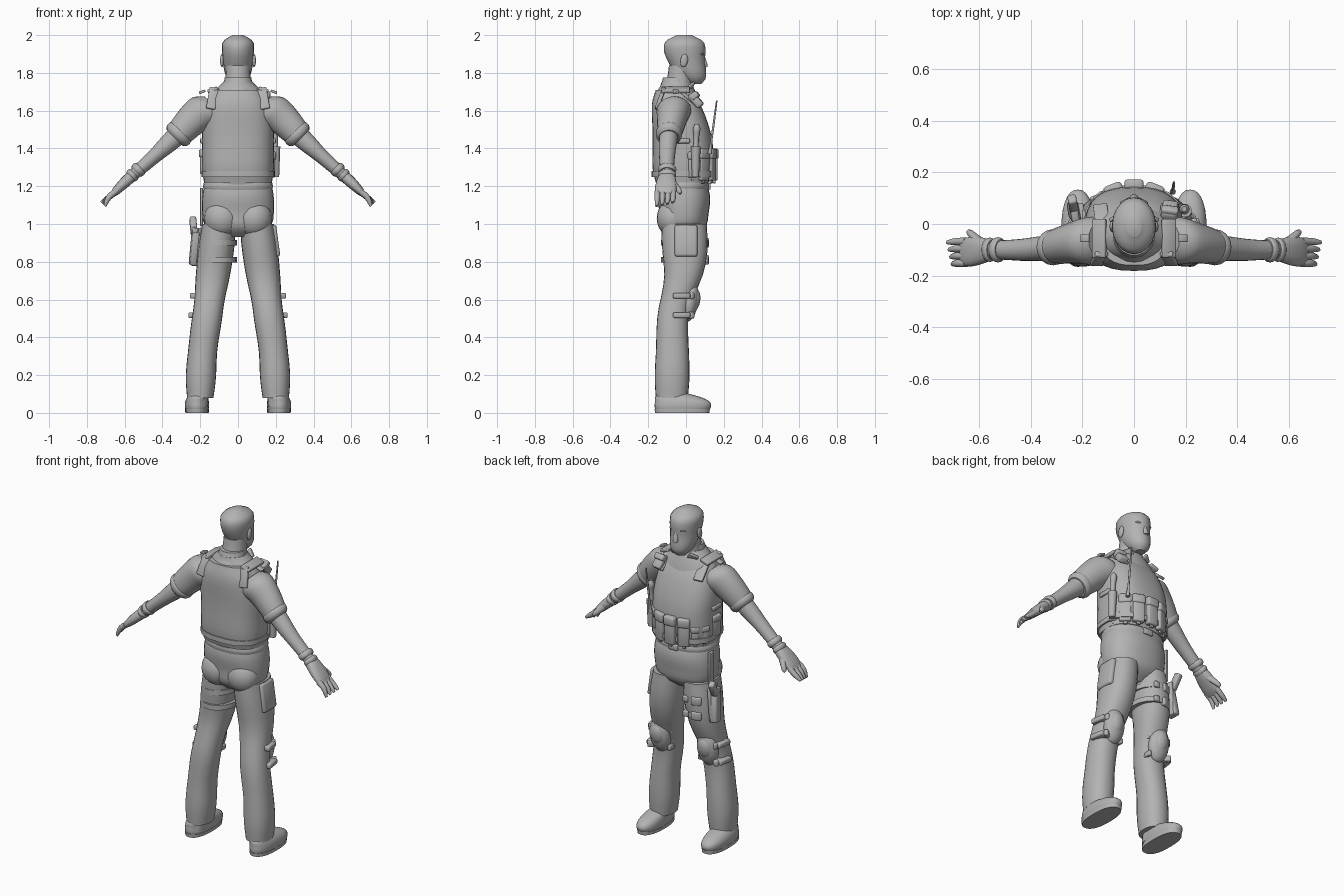
import bpy, bmesh
from math import radians, sin, cos, pi, tau, copysign
from mathutils import Vector, Matrix, Euler

default_cube = bpy.data.objects.get("Cube")
if default_cube:
    bpy.data.objects.remove(default_cube)

shade = 0.45
grey = bpy.data.materials.new("plain grey")
grey.use_nodes = True
grey.diffuse_color = (shade, shade, shade, 1)
grey.node_tree.nodes["Principled BSDF"].inputs["Base Color"].default_value = grey.diffuse_color


def finish(name, bm, place=None, pair=False):
    """Turn a bmesh into a placed, shaded object; pair mirrors it to the other side."""
    if place:
        bm.transform(place)
    bmesh.ops.recalc_face_normals(bm, faces=bm.faces)
    mesh = bpy.data.meshes.new(name)
    bm.to_mesh(mesh)
    bm.free()
    mesh.materials.append(grey)
    part = bpy.data.objects.new(name, mesh)
    bpy.context.collection.objects.link(part)
    bpy.ops.object.select_all(action="DESELECT")
    part.select_set(True)
    bpy.context.view_layer.objects.active = part
    bpy.ops.object.shade_smooth_by_angle(angle=radians(50))
    if pair:
        part.modifiers.new("other side", "MIRROR")


def sample(points, u):
    """Smooth curve through evenly spaced values."""
    last = len(points) - 1
    i = min(int(u * last), last - 1)
    t = u * last - i
    before, start, end, after = (points[max(0, min(last, i + k))] for k in (-1, 0, 1, 2))
    bend = (before * 2 - start * 5 + end * 4 - after) * t * t
    ease = (start * 3 - before - end * 3 + after) * t * t * t
    return start + ((end - before) * t + bend + ease) / 2


def limb(name, path, widths, depths=1, tilt=0, power=2, sides=20, rings=18, **options):
    """Oval rings swept along a path; depths is a list or a share of the widths."""
    if not isinstance(depths, list):
        depths = [width * depths for width in widths]
    path = [Vector(point) for point in path]
    lean = Matrix.Rotation(radians(tilt), 3, "Y")
    bm = bmesh.new()
    loops = []
    for ring in range(rings):
        u = (1 - cos(pi * ring / (rings - 1))) / 2
        centre, width, depth = sample(path, u), sample(widths, u), sample(depths, u)
        loop = []
        for side in range(sides):
            c, s = cos(tau * side / sides), sin(tau * side / sides)
            across = width * copysign(abs(c) ** (2 / power), c)
            along = depth * copysign(abs(s) ** (2 / power), s)
            loop.append(bm.verts.new(centre + lean @ Vector((across, along, 0))))
        loops.append(loop)
    for low, high in zip(loops, loops[1:]):
        for side in range(sides):
            bm.faces.new((low[side - 1], low[side], high[side], high[side - 1]))
    bm.faces.new(loops[0])
    bm.faces.new(loops[-1])
    finish(name, bm, **options)


def placement(position, turn):
    return Matrix.LocRotScale(Vector(position), Euler([radians(angle) for angle in turn]), None)


def box(name, position, size, turn=(0, 0, 0), **options):
    bm = bmesh.new()
    bmesh.ops.create_cube(bm, size=1)
    bmesh.ops.scale(bm, vec=size, verts=bm.verts)
    bmesh.ops.bevel(bm, geom=bm.edges[:], offset=min(size) / 4, segments=2, profile=0.5, affect="EDGES")
    finish(name, bm, placement(position, turn), **options)


def ball(name, position, size, turn=(0, 0, 0), **options):
    bm = bmesh.new()
    bmesh.ops.create_uvsphere(bm, u_segments=20, v_segments=12, radius=1)
    bmesh.ops.scale(bm, vec=size, verts=bm.verts)
    finish(name, bm, placement(position, turn), **options)


# Head and face
limb("head", [(0, .05, 1.74), (0, 0, 1.87), (0, -.01, 2)],
     [.03, .06, .075, .08, .085, .08, .03], [.03, .07, .09, .1, .11, .1, .04])
limb("neck", [(0, -.05, 1.66), (0, -.02, 1.84)], [.1, .07, .065], [.09, .07, .07])
limb("nose", [(0, .1, 1.83), (0, .09, 1.9)], [.016, .016, .01, .007], sides=10)
ball("lips", (0, .09, 1.805), (.025, .012, .01))
ball("chin", (0, .07, 1.77), (.03, .025, .02))
ball("brow", (0, .08, 1.9), (.055, .02, .01))
ball("ears", (.085, -.01, 1.865), (.01, .02, .035), (-10, 0, 0), pair=True)
ball("eyes", (.03, .08, 1.88), (.014, .01, .008), pair=True)

# Shirt, vest, collar and belt
limb("shirt", [(0, -.02, 1.17), (0, -.03, 1.45), (0, -.05, 1.75)],
     [.17, .18, .18, .19, .17, .08], [.12, .14, .14, .13, .11, .08], sides=28)
limb("vest", [(0, -.02, 1.22), (0, -.02, 1.46), (0, -.07, 1.71)],
     [.18, .19, .19, .19, .17, .12], [.14, .16, .16, .15, .13, .09], power=2.6, sides=32)
limb("collar", [(0, -.06, 1.7), (0, -.055, 1.775)], [.1, .08, .07], .95)
limb("belt", [(0, -.015, 1.18), (0, -.015, 1.22)], [.18, .185, .18], .74, power=2.3, sides=28)
limb("pouch_band", [(0, -.015, 1.25), (0, -.015, 1.28)], [.194, .194], .86, power=2.5, sides=32, rings=2)
box("belt_buckle", (0, .12, 1.2), (.06, .02, .035))
box("collar_flaps", (.055, .02, 1.715), (.055, .014, .07), (-35, 25, -35), pair=True)
box("front_shoulder_straps", (.125, .025, 1.66), (.055, .016, .13), (50, 0, -8), pair=True)
box("back_shoulder_straps", (.135, -.135, 1.665), (.05, .02, .12), (-20, -10, 0), pair=True)
box("top_shoulder_straps", (.135, -.055, 1.71), (.055, .15, .02), (0, 20, 0), pair=True)
box("epaulettes", (.19, -.055, 1.7), (.035, .03, .014), (0, 20, 0), pair=True)
box("vest_side_buckles", (.19, -.02, 1.44), (.02, .08, .025), pair=True)

# Arms and gloves
slope = dict(tilt=135, pair=True)
limb("sleeves", [(.12, -.06, 1.62), (.22, -.07, 1.57), (.32, -.09, 1.47)],
     [.08, .1, .09, .08, .07], .92, **slope)
limb("sleeve_cuffs", [(.295, -.09, 1.495), (.335, -.09, 1.455)], [.065, .077, .075, .06], .9, **slope)
limb("forearms", [(.31, -.09, 1.48), (.43, -.1, 1.37), (.56, -.1, 1.255)],
     [.055, .05, .04, .035, .03], [.05, .048, .043, .038, .036], **slope)
limb("wrist_bands", [(.515, -.1, 1.3), (.54, -.1, 1.275)], [.034, .04, .04, .034], 1.2, **slope)
limb("glove_cuffs", [(.55, -.1, 1.27), (.57, -.1, 1.245)], [.03, .036, .035, .03], 1.3, **slope)
limb("palms", [(.55, -.1, 1.265), (.61, -.105, 1.21), (.667, -.11, 1.153)],
     [.026, .03, .028, .023, .014], [.036, .047, .056, .057, .05], power=2.4, **slope)
for finger in range(4):
    y = -.152 + .028 * finger
    reach = .006 * finger
    limb("fingers", [(.65, y, 1.17), (.685, y, 1.14), (.705 + reach, y - .003, 1.095 + reach)],
         [.017, .016, .014, .008], .95, sides=10, rings=10, **slope)
limb("thumbs", [(.595, -.075, 1.22), (.63, -.04, 1.18), (.645, -.032, 1.16)],
     [.024, .018, .014, .007], sides=10, rings=10, **slope)

# Trousers
limb("hips", [(0, -.02, .93), (0, -.01, 1.06), (0, -.015, 1.2)],
     [.06, .17, .19, .19, .18], [.06, .12, .13, .14, .13], power=2.3, sides=28)
ball("seat", (.085, -.07, 1.03), (.095, .085, .1), pair=True)
limb("trouser_legs", [(.2, -.075, .08), (.19, -.072, .3), (.16, -.067, .53), (.13, -.01, .75), (.1, -.01, 1)],
     [.07, .08, .077, .08, .08, .09, .095, .09], [.085, .092, .087, .083, .084, .1, .12, .12],
     power=2.2, sides=24, rings=24, pair=True)

# Boots
limb("boot_ankles", [(.21, -.095, .03), (.205, -.08, .14)], [.05, .05], 1.3, pair=True)
limb("boot_feet", [(.217, -.02, .01), (.217, -.02, .06), (.21, -.07, .105)],
     [.06, .064, .058, .04], [.14, .15, .13, .07], power=2.3, sides=28, pair=True)
limb("boot_soles", [(.217, -.02, 0), (.217, -.02, .02)], [.062, .063], 2.32,
     power=2.4, sides=28, rings=2, pair=True)

# Knee pads and their straps
ball("knee_pads", (.16, .02, .585), (.065, .045, .105), (-10, 0, 0), pair=True)
ball("knee_caps", (.16, .04, .595), (.045, .035, .065), (-10, 0, 0), pair=True)
for height, x in ((.62, .22), (.517, .228)):
    box("knee_straps", (x, -.025, height), (.06, .09, .03), (0, 0, 8), pair=True)
    box("knee_strap_clips", (x - .01, .025, height), (.04, .025, .035), (0, 0, 35), pair=True)
    box("inner_knee_straps", (x - .125, -.005, height), (.02, .05, .03), pair=True)

# Thigh pocket on the left, holster on the right
box("thigh_pocket", (.188, 0, .91), (.05, .12, .17), (0, -8, 0))
for height in (.9, .81):
    limb("thigh_strap", [(-.106, -.01, height - .015), (-.106, -.01, height + .015)],
         [.1, .1], 1.22, rings=2)
    box("thigh_pouch", (-.14, .1, height), (.06, .03, .05), (0, 0, 22))
    box("thigh_clip", (-.075, .108, height), (.035, .02, .035))
box("holster_plate", (-.205, .03, .88), (.02, .1, .2), (0, 4, 10))
box("holster", (-.228, .045, .87), (.045, .065, .18), (8, 4, 10))
box("pistol_grip", (-.236, .075, .99), (.034, .04, .1), (-30, 0, 10))
box("pistol_slide", (-.23, .04, .965), (.03, .07, .035), (8, 0, 10))
box("holster_hanger", (-.193, .035, 1.09), (.014, .04, .2))


# Pouches around the front of the vest
def pouch(name, bearing, height, width, tall):
    around = radians(bearing)
    x, y = .18 * sin(around), .17 * cos(around) - .02
    turn = (0, 0, -bearing * .85)
    box(name, (x, y, height), (width, .036, tall), turn)
    box(name + "_flap", (x, y, height + tall / 3), (width + .008, .046, tall / 3), turn)
    box(name + "_tab", (x, y, height - tall / 2), (width / 3, .014, .03), turn)


for bearing in (-26, 0, 26, 50):
    pouch("magazine_pouch", bearing, 1.315, .066, .17)
for bearing in (-46, -64):
    pouch("small_pouch", bearing, 1.295, .042, .11)
pouch("side_pouch", -90, 1.33, .06, .13)
pouch("radio_pouch", 72, 1.315, .05, .14)

# Aerial, sheathed knife and shoulder pouch
limb("aerial", [(.15, .125, 1.37), (.155, .163, 1.655)], [.012, .006, .006, .005, .004], sides=10)
limb("knife_sheath", [(.2, .05, 1.25), (.198, .052, 1.41)], [.018, .022, .026], sides=12)
limb("knife_handle", [(.198, .052, 1.4), (.195, .058, 1.53)], [.016, .014, .015, .02, .01], sides=12)
box("shoulder_pouch", (.138, .052, 1.655), (.06, .04, .085), (42, 0, -8))
box("shoulder_pouch_flap", (.138, .046, 1.678), (.066, .046, .035), (42, 0, -8))
